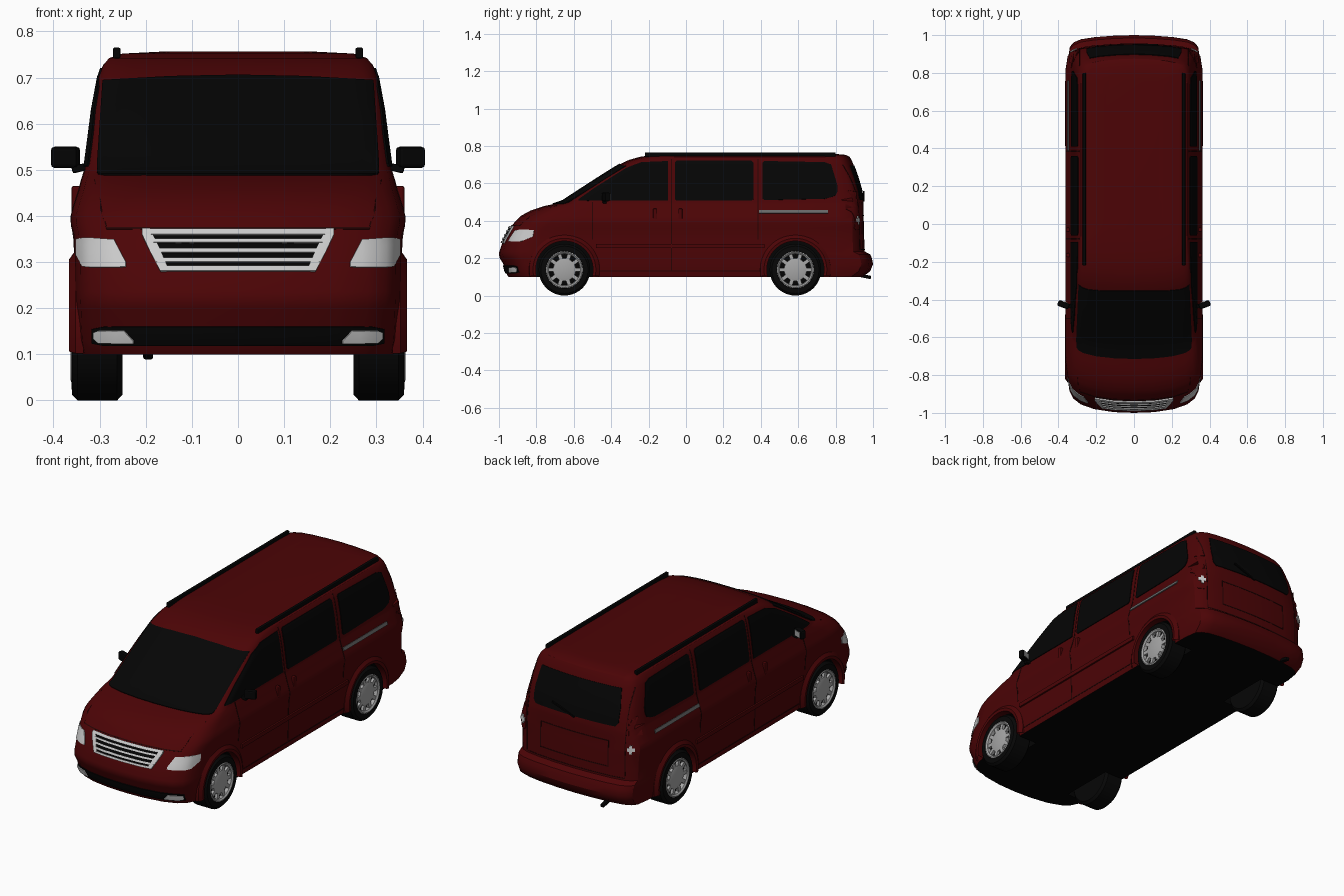
import bpy, bmesh, math
from mathutils import Vector, Matrix
from mathutils.bvhtree import BVHTree

cube = bpy.data.objects.get("Cube")
if cube:
    bpy.data.objects.remove(cube, do_unlink=True)


def material(name, r, g, b):
    m = bpy.data.materials.new(name)
    m.use_nodes = True
    m.diffuse_color = (r, g, b, 1)
    m.node_tree.nodes["Principled BSDF"].inputs["Base Color"].default_value = (r, g, b, 1)
    return m


RED = material("dark red paint", .072, .0012, .0018)
SEAM = material("seam dark red", .02, .001, .001)
GLASS = material("black glass", .0015, .0015, .0015)
BLACK = material("black trim", .001, .001, .001)
RUBBER = material("tyre rubber", .002, .002, .002)
SILVER = material("wheel silver", .38, .38, .38)
CHROME = material("bright chrome", .6, .6, .6)
GREY = material("rail grey", .14, .14, .14)


def make(name, bm, *mats):
    me = bpy.data.meshes.new(name)
    bm.to_mesh(me)
    bm.free()
    ob = bpy.data.objects.new(name, me)
    bpy.context.collection.objects.link(ob)
    for m in mats:
        me.materials.append(m)
    return ob


def smooth(ob, angle=32):
    bpy.ops.object.select_all(action='DESELECT')
    ob.select_set(True)
    bpy.context.view_layer.objects.active = ob
    bpy.ops.object.shade_smooth_by_angle(angle=math.radians(angle))


def box(name, loc, size, mat, rot=(0, 0, 0), bevel=0.0):
    bm = bmesh.new()
    bmesh.ops.create_cube(bm, size=1)
    bmesh.ops.scale(bm, vec=size, verts=bm.verts)
    if bevel:
        bmesh.ops.bevel(bm, geom=bm.edges[:], offset=bevel, segments=2, profile=.5, affect='EDGES')
    ob = make(name, bm, mat)
    ob.location, ob.rotation_euler = loc, rot
    return ob


def lathe(name, prof, side, y, z, mat, a0=0, a1=360, seg=40):
    """Revolve (x, radius) points around an axle parallel to x."""
    bm = bmesh.new()
    rows = []
    for i in range(seg + 1):
        a = math.radians(a0 + (a1 - a0) * i / seg)
        rows.append([bm.verts.new((side * x, y + r * math.cos(a), z + r * math.sin(a))) for x, r in prof])
    for p, q in zip(rows, rows[1:]):
        for j in range(len(prof) - 1):
            bm.faces.new((p[j], p[j + 1], q[j + 1], q[j]))
    bmesh.ops.remove_doubles(bm, verts=bm.verts, dist=1e-5)
    bmesh.ops.recalc_face_normals(bm, faces=bm.faces)
    ob = make(name, bm, mat)
    smooth(ob)
    return ob


# Body shell: horizontal outlines as (height, nose y, tail y, half width, nose corner size)
LEVELS = [(.10, -.95, .945, .342, 1), (.13, -.968, .985, .348, 1), (.168, -.976, 1, .35, 1),
          (.20, -.996, .994, .351, 1), (.22, -1, .985, .352, 1), (.236, -.998, .955, .352, 1),
          (.30, -.975, .953, .353, 1), (.36, -.945, .952, .356, 1), (.385, -.922, .951, .362, 1),
          (.405, -.905, .95, .361, 1), (.425, -.885, .95, .355, 1), (.455, -.83, .95, .345, .95),
          (.478, -.76, .95, .339, .8), (.492, -.695, .949, .334, .65), (.50, -.67, .948, .332, .6),
          (.56, -.578, .94, .324, .55), (.63, -.47, .92, .315, .5), (.70, -.358, .895, .302, .45),
          (.725, -.305, .885, .293, .45), (.742, -.245, .875, .28, .45), (.752, -.17, .855, .25, .45),
          (.757, -.05, .80, .15, .4)]
NOSE = [(0, 0), (.3, .004), (.6, .02), (.8, .045), (.91, .075), (.97, .115), (1, .19)]
TAIL = [(0, 0), (.3, .003), (.6, .011), (.8, .022), (.91, .038), (.97, .062), (1, .13)]


def outline(z, nose, tail, hw, c):
    half = [(f * hw, nose + d * c) for f, d in NOSE]
    y0, y1 = half[-1][1], tail - TAIL[-1][1]
    half += [(hw, y0 + (y1 - y0) * i / 9) for i in range(1, 9)]
    half += [(f * hw, tail - d) for f, d in reversed(TAIL)]
    return [(x, y, z) for x, y in half] + [(-x, y, z) for x, y in half[-2:0:-1]]


bm = bmesh.new()
rings = [[bm.verts.new(p) for p in outline(*lv)] for lv in LEVELS]
for a, b in zip(rings, rings[1:]):
    for i in range(len(a)):
        j = (i + 1) % len(a)
        bm.faces.new((a[i], a[j], b[j], b[i]))
floor = bm.faces.new(rings[0][::-1])
floor.material_index = 1
bm.faces.new(rings[-1])
bmesh.ops.recalc_face_normals(bm, faces=bm.faces)
SKIN = BVHTree.FromBMesh(bm)
body = make("body_shell", bm, RED, BLACK)

# Wheel wells are cut out of the shell
AXLES = {"front": -.65, "rear": .585}
WHEEL_Z = .138
for y in AXLES.values():
    for s in (1, -1):
        bm = bmesh.new()
        turn = Matrix.Translation((s * .37, y, WHEEL_Z)) @ Matrix.Rotation(math.pi / 2, 4, 'Y')
        bmesh.ops.create_cone(bm, cap_ends=True, segments=40, radius1=.154, radius2=.154, depth=.28, matrix=turn)
        for f in bm.faces:
            f.material_index = 1
        cutter = make("well_cutter", bm, RED, BLACK)
        cutter.hide_render = True
        mod = body.modifiers.new("well", 'BOOLEAN')
        mod.operation, mod.solver, mod.object = 'DIFFERENCE', 'EXACT', cutter
        bpy.context.view_layer.objects.active = body
        bpy.ops.object.modifier_apply(modifier=mod.name)
        bpy.data.objects.remove(cutter, do_unlink=True)
smooth(body)


def patch(name, view, cols, mat, off=.004):
    """Thin plate laid on the shell; cols are (across, low z, high z)."""
    fine = [cols[0]]
    for a, b in zip(cols, cols[1:]):
        n = max(1, math.ceil(abs(b[0] - a[0]) / .025))
        fine += [tuple(p + (q - p) * i / n for p, q in zip(a, b)) for i in range(1, n + 1)]
    rows = max(1, math.ceil(max(c[2] - c[1] for c in cols) / .02))
    bm = bmesh.new()
    grid, total = [], Vector()
    for u, lo, hi in fine:
        line = []
        for k in range(rows + 1):
            z = lo + (hi - lo) * k / rows
            start, ray = {"front": ((u, -2, z), (0, 1, 0)), "back": ((u, 2, z), (0, -1, 0)),
                          "left": ((2, u, z), (-1, 0, 0)), "right": ((-2, u, z), (1, 0, 0))}[view]
            hit, nor, _, _ = SKIN.ray_cast(Vector(start), Vector(ray))
            if hit is None:
                hit, nor, _, _ = SKIN.find_nearest(Vector(start) + Vector(ray))
            line.append(bm.verts.new(hit + nor * off))
            total += nor
        grid.append(line)
    for a, b in zip(grid, grid[1:]):
        for k in range(rows):
            bm.faces.new((a[k], b[k], b[k + 1], a[k + 1]))
    bm.normal_update()
    if sum((f.normal for f in bm.faces), Vector()).dot(total) < 0:
        bmesh.ops.reverse_faces(bm, faces=bm.faces)
    bm.normal_update()
    # Skirt down to the shell closes the plate edge
    rim = [e for e in bm.edges if e.is_boundary]
    normals = {v.co.copy().freeze(): v.normal.copy() for v in bm.verts}
    new = bmesh.ops.extrude_edge_only(bm, edges=rim)["geom"]
    for v in [g for g in new if isinstance(g, bmesh.types.BMVert)]:
        v.co -= normals[v.co.copy().freeze()] * (off + .002)
    smooth(make(name, bm, mat))


def mirrored(cols):
    return [(-u, lo, hi) for u, lo, hi in cols]


# Windscreen and tailgate glass
screen = [(.304, .49, .51), (.292, .488, .692), (.15, .488, .70), (0, .488, .703)]
patch("windscreen", "front", screen + mirrored(screen[-2::-1]), GLASS)
patch("tailgate_glass", "back", [(-.25, .53, .60), (-.235, .51, .695), (.235, .51, .695), (.25, .53, .60)], GLASS)

# Side glass, seams, mouldings, rails and mirrors
for side, s in (("left", 1), ("right", -1)):
    patch(side + "_front_window", side, [(-.575, .507, .513), (-.48, .507, .58), (-.32, .507, .68),
          (-.24, .507, .712), (-.095, .507, .718)], GLASS)
    patch(side + "_middle_window", side, [(-.06, .515, .71), (-.05, .507, .72), (.35, .507, .72), (.36, .515, .71)], GLASS)
    patch(side + "_rear_window", side, [(.41, .517, .71), (.42, .51, .718), (.74, .517, .712), (.775, .525, .70),
          (.80, .535, .62), (.81, .555, .585)], GLASS)
    for y, lo, hi in ((-.50, .30, .50), (-.078, .13, .73), (.385, .30, .73)):
        patch(side + "_door_seam", side, [(y - .003, lo, hi), (y + .003, lo, hi)], SEAM, .0015)
    patch(side + "_sill_seam", side, [(-.46, .128, .133), (.40, .128, .133)], SEAM, .0015)
    patch(side + "_door_moulding", side, [(-.48, .255, .276), (.42, .255, .276)], RED, .009)
    patch(side + "_sliding_rail", side, [(.39, .439, .456), (.76, .439, .456)], GREY, .005)
    for y in (-.165, -.03):
        box(side + "_door_handle", (s * .35, y, .435), (.022, .022, .06), RED, bevel=.005)
    box(side + "_roof_rail", (s * .263, .29, .753), (.017, 1.02, .024), BLACK, bevel=.004)
    box(side + "_mirror", (s * .374, -.428, .527), (.062, .03, .046), BLACK, (0, 0, s * .35), .008)
    box(side + "_mirror_glass", (s * .369, -.412, .527), (.044, .003, .03), SILVER, (0, 0, s * .35))
    box(side + "_mirror_arm", (s * .338, -.435, .505), (.045, .022, .016), BLACK, (0, s * .25, 0), .004)

    # Lamps at the four corners
    flip = mirrored if s < 0 else list
    patch(side + "_headlamp", "front", flip([(.243, .289, .30), (.268, .288, .348), (.32, .288, .352),
          (.335, .29, .352), (.348, .315, .35)]), CHROME)
    patch(side + "_fog_lamp", "front", flip([(.225, .126, .13), (.245, .126, .152), (.30, .128, .152), (.31, .135, .148)]),
          CHROME, .008)
    patch(side + "_tail_lamp", "back", flip([(.295, .37, .50), (.305, .35, .55), (.33, .35, .57), (.338, .36, .55)]), RED)
    patch(side + "_reverse_lamp", "back", flip([(.30, .393, .411), (.309, .393, .411), (.31, .38, .424),
          (.322, .38, .424), (.323, .393, .411), (.332, .393, .411)]), CHROME, .008)

    # Bonnet edges and tailgate edges
    patch(side + "_bonnet_edge", "front", flip([(.285, .372, .378), (.297, .41, .43), (.31, .474, .48)]), SEAM, .0015)
    patch(side + "_tailgate_edge", "back", [(s * .287, .245, .70), (s * .291, .245, .70)], SEAM, .0015)
    patch(side + "_plate_panel_edge", "back", [(s * .197, .29, .43), (s * .202, .29, .43)], SEAM, .0015)

# Grille with bright slats
patch("grille_back", "front", [(-.20, .355, .365), (-.165, .28, .365), (.165, .28, .365), (.20, .355, .365)], BLACK)
for z, h in ((.362, .010), (.343, .008), (.322, .008), (.302, .008), (.284, .010)):
    w = .165 + (z - .28) * .48
    patch("grille_slat", "front", [(-w, z - h / 2, z + h / 2), (w, z - h / 2, z + h / 2)], CHROME, .009)
for s in (1, -1):
    patch("grille_end", "front", [(s * .152, .279, .289), (s * .168, .279, .325), (s * .19, .32, .367),
          (s * .207, .357, .367)], CHROME, .0095)

# Bumper intake, bonnet and tailgate seams, wiper and exhaust
patch("lower_intake", "front", [(-.315, .125, .155), (-.29, .12, .16), (.29, .12, .16), (.315, .125, .155)], BLACK)
patch("bonnet_seam", "front", [(-.285, .371, .375), (.285, .371, .375)], SEAM, .0015)
patch("tailgate_seam", "back", [(-.29, .243, .248), (.29, .243, .248)], SEAM, .0015)
for z in (.29, .425):
    patch("plate_panel_seam", "back", [(-.2, z, z + .005), (.2, z, z + .005)], SEAM, .0015)
box("rear_wiper", (.06, .95, .53), (.14, .008, .008), BLACK, (0, -.35, 0))
box("exhaust_pipe", (-.195, .95, .104), (.022, .08, .018), BLACK, (-.2, 0, 0), .006)

# Wheels, hubcaps and flared arches
for end, y in AXLES.items():
    for side, s in (("left", 1), ("right", -1)):
        tag = end + "_" + side
        lathe(tag + "_arch", [(.325, .153), (.364, .153), (.366, .168), (.352, .188), (.335, .19)],
              s, y, WHEEL_Z, RED, -11, 191)
        lathe(tag + "_tyre", [(.25, 0), (.25, .125), (.262, .138), (.348, .138), (.36, .126), (.361, .10), (.34, .098)],
              s, y, WHEEL_Z, RUBBER)
        lathe(tag + "_rim_well", [(.34, .10), (.34, 0)], s, y, WHEEL_Z, BLACK)
        lathe(tag + "_rim", [(.34, .083), (.357, .086), (.363, .094), (.361, .099), (.345, .099)], s, y, WHEEL_Z, SILVER)
        lathe(tag + "_hub", [(.34, .062), (.354, .06), (.358, .045), (.36, 0)], s, y, WHEEL_Z, SILVER)
        for k in range(10):
            a = k * math.pi / 5
            box(tag + "_spoke", (s * .348, y + .073 * math.cos(a), WHEEL_Z + .073 * math.sin(a)),
                (.014, .034, .02), SILVER, (a, 0, 0))
